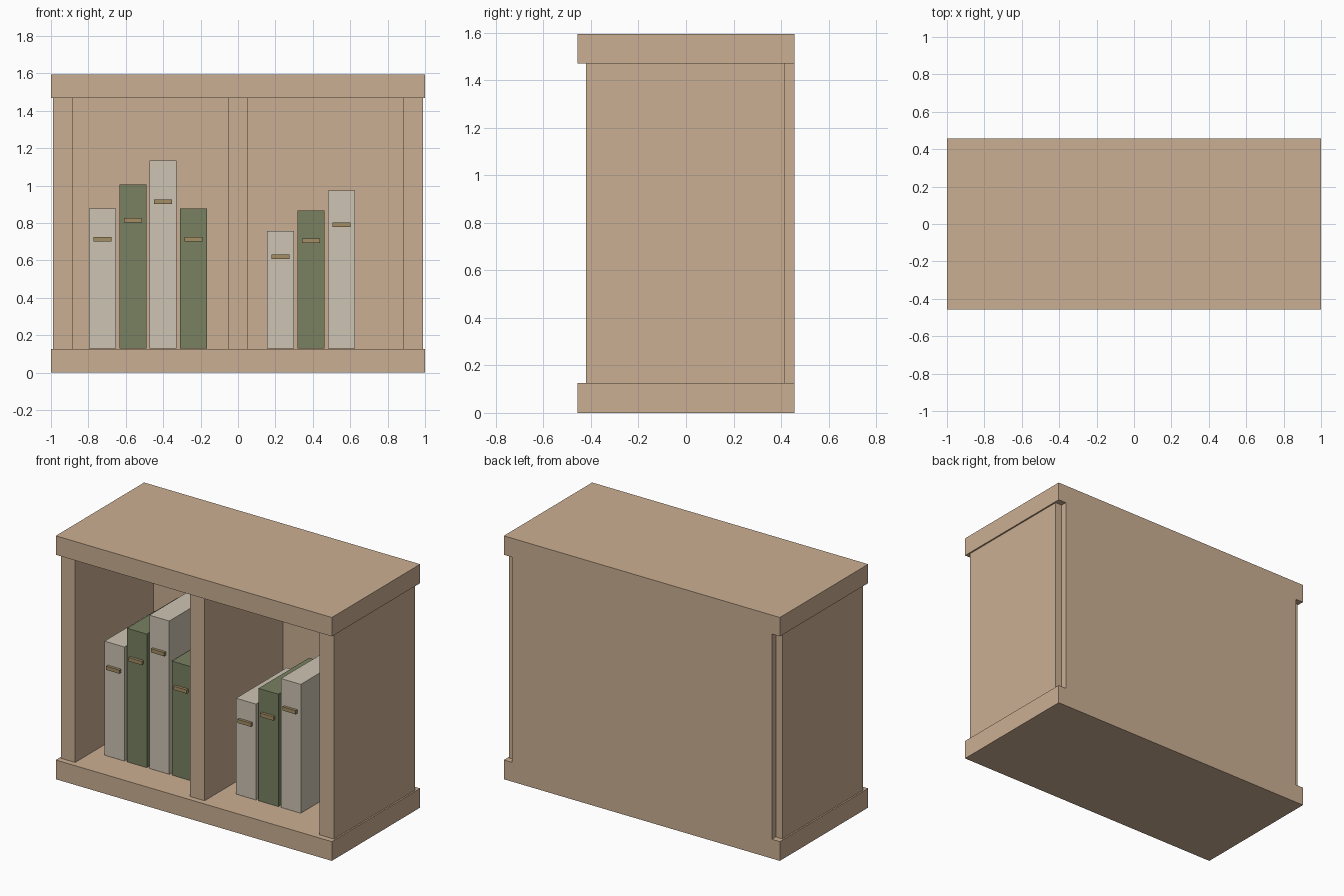
import bpy

if "Cube" in bpy.data.objects:
    bpy.data.objects.remove(bpy.data.objects["Cube"])


def material(name, rgb):
    m = bpy.data.materials.new(name)
    m.diffuse_color = (*rgb, 1)
    m.use_nodes = True
    m.node_tree.nodes["Principled BSDF"].inputs["Base Color"].default_value = m.diffuse_color
    return m


wood = material("wood", (0.60, 0.43, 0.29))
green = material("green_cloth", (0.19, 0.22, 0.12))
cream = material("cream_cloth", (0.61, 0.55, 0.45))
brass = material("brass", (0.37, 0.27, 0.13))


def box(name, x, y, z, mat):
    """Box from (min, max) ranges along each axis."""
    lo, hi = zip(x, y, z)
    bpy.ops.mesh.primitive_cube_add(size=1, location=[(a + b) / 2 for a, b in zip(lo, hi)])
    ob = bpy.context.object
    ob.name = name
    ob.scale = [b - a for a, b in zip(lo, hi)]
    bpy.ops.object.transform_apply(location=False, rotation=False, scale=True)
    ob.data.materials.append(mat)
    return ob


HY = 0.457                   # half depth of the case
FLOOR, CEIL, TOP = 0.126, 1.47, 1.594

# Case: base, top, uprights and back
box("base_board", (-1, 1), (-HY, HY), (0, FLOOR), wood)
box("top_board", (-1, 1), (-HY, HY), (CEIL, TOP), wood)
for name, cx in (("left_side", -0.938), ("divider", 0), ("right_side", 0.938)):
    box(name, (cx - 0.052, cx + 0.052), (-0.42, 0.416), (FLOOR, CEIL), wood)
box("back_panel", (-0.942, 0.942), (0.39, HY), (FLOOR, CEIL), wood)

# Books with a raised band on each spine
BOOK_Z, PITCH = 0.13, 0.1625
rows = (("left", -0.725, (0.747, 0.875, 1.004, 0.747)),
        ("right", 0.228, (0.628, 0.736, 0.844)))
for side, x0, heights in rows:
    for i, h in enumerate(heights):
        cx = x0 + i * PITCH
        box(f"{side}_book_{i + 1}", (cx - 0.072, cx + 0.072), (-0.243, 0.28),
            (BOOK_Z, BOOK_Z + h), green if i % 2 else cream)
        zb = BOOK_Z + 0.782 * h
        box(f"{side}_book_band_{i + 1}", (cx - 0.048, cx + 0.048), (-0.261, -0.235),
            (zb - 0.012, zb + 0.012), brass)
